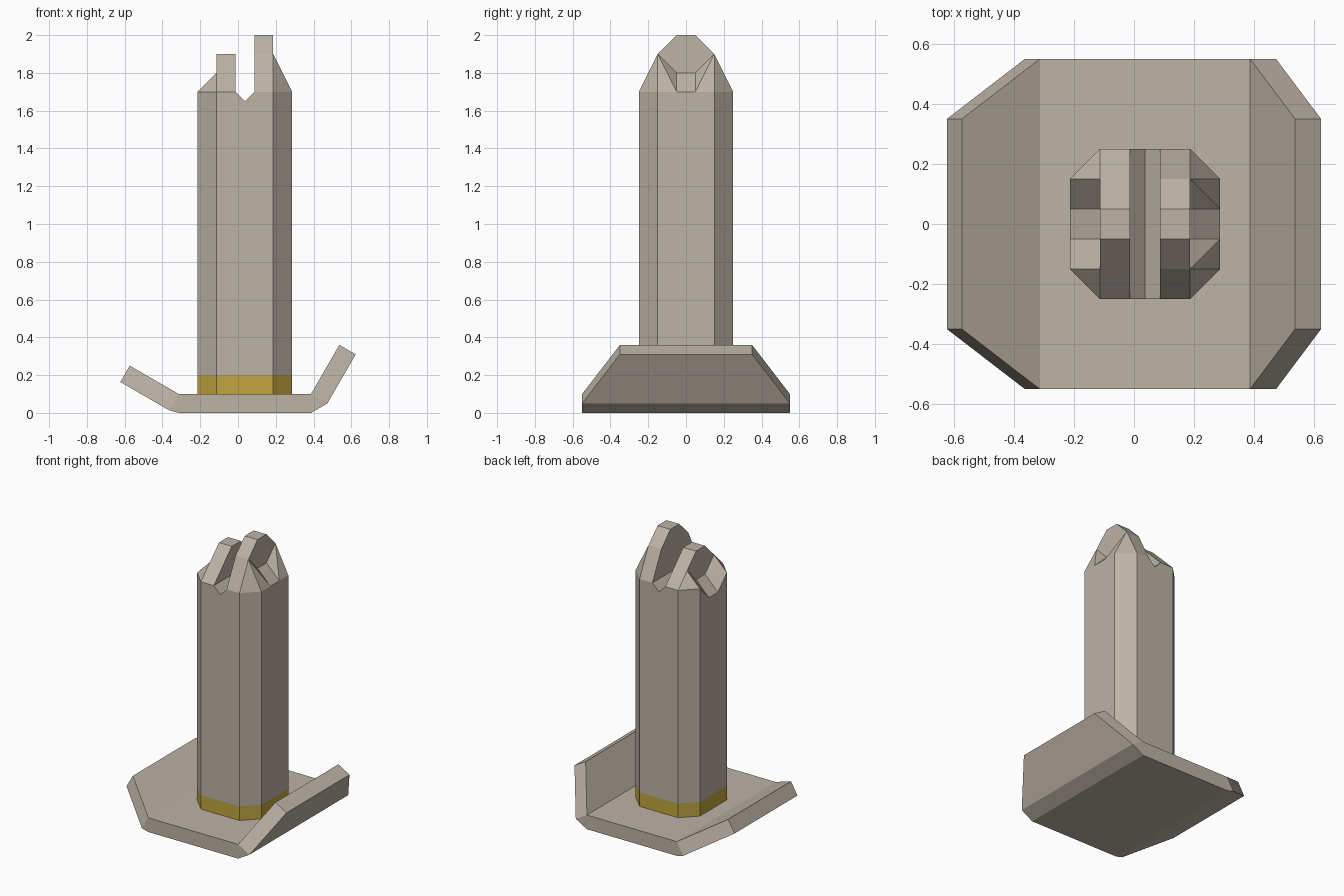
import bpy, bmesh, math

if "Cube" in bpy.data.objects:
    bpy.data.objects.remove(bpy.data.objects["Cube"])

DX = 0.0016  # centres the uneven base on x = 0


def material(name, rgb):
    m = bpy.data.materials.new(name)
    m.diffuse_color = (*rgb, 1)
    m.use_nodes = True
    m.node_tree.nodes["Principled BSDF"].inputs["Base Color"].default_value = m.diffuse_color
    return m


stone = material("warm grey stone", (0.51, 0.45, 0.38))
gold = material("gold", (0.54, 0.38, 0.05))


def finish(name, bm, mats):
    bmesh.ops.recalc_face_normals(bm, faces=bm.faces[:])
    bmesh.ops.dissolve_limit(bm, angle_limit=0.01, verts=bm.verts[:],
                             edges=bm.edges[:], delimit={'MATERIAL'})
    me = bpy.data.meshes.new(name)
    bm.to_mesh(me)
    bm.free()
    for m in mats:
        me.materials.append(m)
    ob = bpy.data.objects.new(name, me)
    bpy.context.collection.objects.link(ob)
    return ob


# Base plate: flat middle, left wing bent up 30 degrees, right wing 60 degrees
def wing(knee_x, side, deg):
    """Returns inner knee, inner tip, outer tip, outer knee as (x, y, z)."""
    c, s = math.cos(math.radians(deg)), math.sin(math.radians(deg))
    tip_x, tip_z = knee_x + side * 0.3 * c, 0.1 + 0.3 * s
    ox, oz = side * 0.1 * s, -0.1 * c
    return [(knee_x, 0.55, 0.1), (tip_x, 0.35, tip_z),
            (tip_x + ox, 0.35, tip_z + oz), (knee_x + ox, 0.55, 0.1 + oz)]


left = wing(-0.315, -1, 30)
right = wing(0.385, 1, 60)
profile = left + [(-0.315, 0.55, 0), (0.385, 0.55, 0)] + right[::-1]
bm = bmesh.new()
front = [bm.verts.new((x + DX, -y, z)) for x, y, z in profile]
back = [bm.verts.new((x + DX, y, z)) for x, y, z in profile]
n = len(profile)
for ring in (front, back):
    bm.faces.new(ring[0:4])                  # left wing side
    bm.faces.new(ring[6:10])                 # right wing side
    bm.faces.new([ring[i] for i in (0, 3, 4, 5, 6, 9)])  # middle side
for i in range(n):
    j = (i + 1) % n
    bm.faces.new((front[i], front[j], back[j], back[i]))
finish("base_plate", bm, [stone])

# Column with two crests: sections along x, heights at y = .25, .15, .05
W = (0.25, 0.15, 0.05)
E = (0.15, 0.15, 0.05)
sections = [
    (-0.215, E, (1.7, 1.7, 1.6)),      # left edge with notch
    (-0.115, W, (1.7, 1.8, 1.7)),
    (-0.115, W, (1.7, 1.8, 1.9)),      # left crest
    (-0.015, W, (1.7, 1.8, 1.9)),
    (-0.015, W, (1.7, 1.7, 1.7)),      # V slot
    (0.035, W, (1.65, 1.65, 1.65)),
    (0.085, W, (1.7, 1.7, 1.7)),
    (0.085, W, (1.7, 1.9, 2.0)),       # right crest
    (0.185, W, (1.7, 1.9, 2.0)),
    (0.185, W, (1.7, 1.9, 1.8)),
    (0.285, E, (1.7, 1.7, 1.7)),       # right edge
]
bm = bmesh.new()
rows = []
for x, ys, zs in sections:
    half = list(zip(ys, zs))
    pts = [(-y, z) for y, z in half] + [(y, z) for y, z in half[::-1]]
    rows.append([bm.verts.new((x + DX, y, z)) for y, z in pts])
for s, t in zip(rows, rows[1:]):
    for i in range(5):
        if i < 3:
            tris = ((s[i], s[i + 1], t[i + 1]), (s[i], t[i + 1], t[i]))
        else:
            tris = ((s[i], s[i + 1], t[i]), (s[i + 1], t[i + 1], t[i]))
        for tri in tris:
            bm.faces.new(tri)
bmesh.ops.remove_doubles(bm, verts=bm.verts[:], dist=0.0005)

# Drop the rim down to the gold band, then to the plate
edges = [e for e in bm.edges if e.is_boundary]
for z in (0.2, 0.1):
    new = bmesh.ops.extrude_edge_only(bm, edges=edges)["geom"]
    for v in new:
        if isinstance(v, bmesh.types.BMVert):
            v.co.z = z
    edges = [e for e in new if isinstance(e, bmesh.types.BMEdge) and e.is_boundary]
for f in bm.faces:
    f.material_index = 1 if f.calc_center_median().z < 0.2 else 0
finish("column", bm, [stone, gold])
